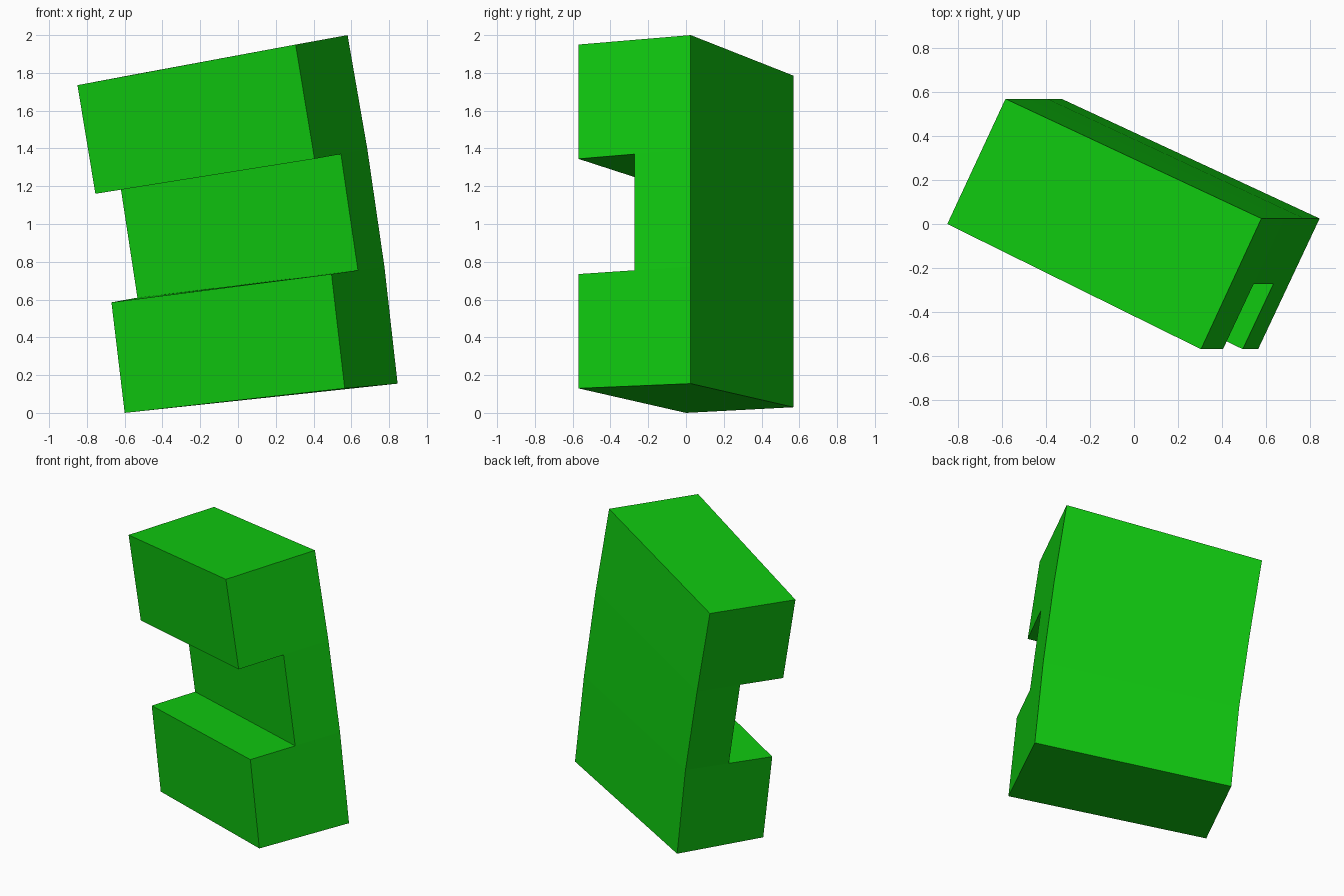
import bpy
import bmesh
from mathutils import Vector

cube = bpy.data.objects.get("Cube")
if cube:
    bpy.data.objects.remove(cube, do_unlink=True)

# Material
green = bpy.data.materials.new("bright_green")
green.use_nodes = True
color = (0.005, 0.58, 0.005, 1)
green.diffuse_color = color
green.node_tree.nodes["Principled BSDF"].inputs["Base Color"].default_value = color


def column(y, *points):
    """Bent upright corner edge at constant y, as (x, z) from bottom to top."""
    return [Vector((x, y, z)) for x, z in points]


# Four leaning corner edges of the block
front_right = column(-0.57, (0.565, 0.13), (0.495, 0.735), (0.405, 1.345), (0.305, 1.95))
front_left = column(0.0, (-0.6, 0.0), (-0.67, 0.585), (-0.755, 1.16), (-0.85, 1.735))
back_right = column(0.025, (0.845, 0.155), (0.775, 0.775), (0.685, 1.395), (0.58, 2.0))
back_left = column(0.57, (-0.33, 0.03), (-0.395, 0.635), (-0.485, 1.21), (-0.585, 1.785))

bm = bmesh.new()


def side(front, back):
    """C-shaped end: returns the front, notch and back vertices."""
    notch = [bm.verts.new(front[i].lerp(back[i], 0.5)) for i in (1, 2)]
    f = [bm.verts.new(p) for p in front]
    b = [bm.verts.new(p) for p in back]
    bm.faces.new((f[0], f[1], notch[0], b[1], b[0]))
    bm.faces.new((notch[0], notch[1], b[2], b[1]))
    bm.faces.new((f[2], f[3], b[3], b[2], notch[1]))
    return f + b[::-1], notch


right_rim, right_notch = side(front_right, back_right)
left_rim, left_notch = side(front_left, back_left)

# Join the two ends around the outline, dipping into the notch
right_loop = right_rim[:2] + right_notch + right_rim[2:]
left_loop = left_rim[:2] + left_notch + left_rim[2:]
for i in range(len(right_loop)):
    bm.faces.new((right_loop[i - 1], right_loop[i], left_loop[i], left_loop[i - 1]))

bmesh.ops.recalc_face_normals(bm, faces=bm.faces)
mesh = bpy.data.meshes.new("notched_block")
bm.to_mesh(mesh)
bm.free()
mesh.materials.append(green)
block = bpy.data.objects.new("notched_block", mesh)
bpy.context.collection.objects.link(block)
